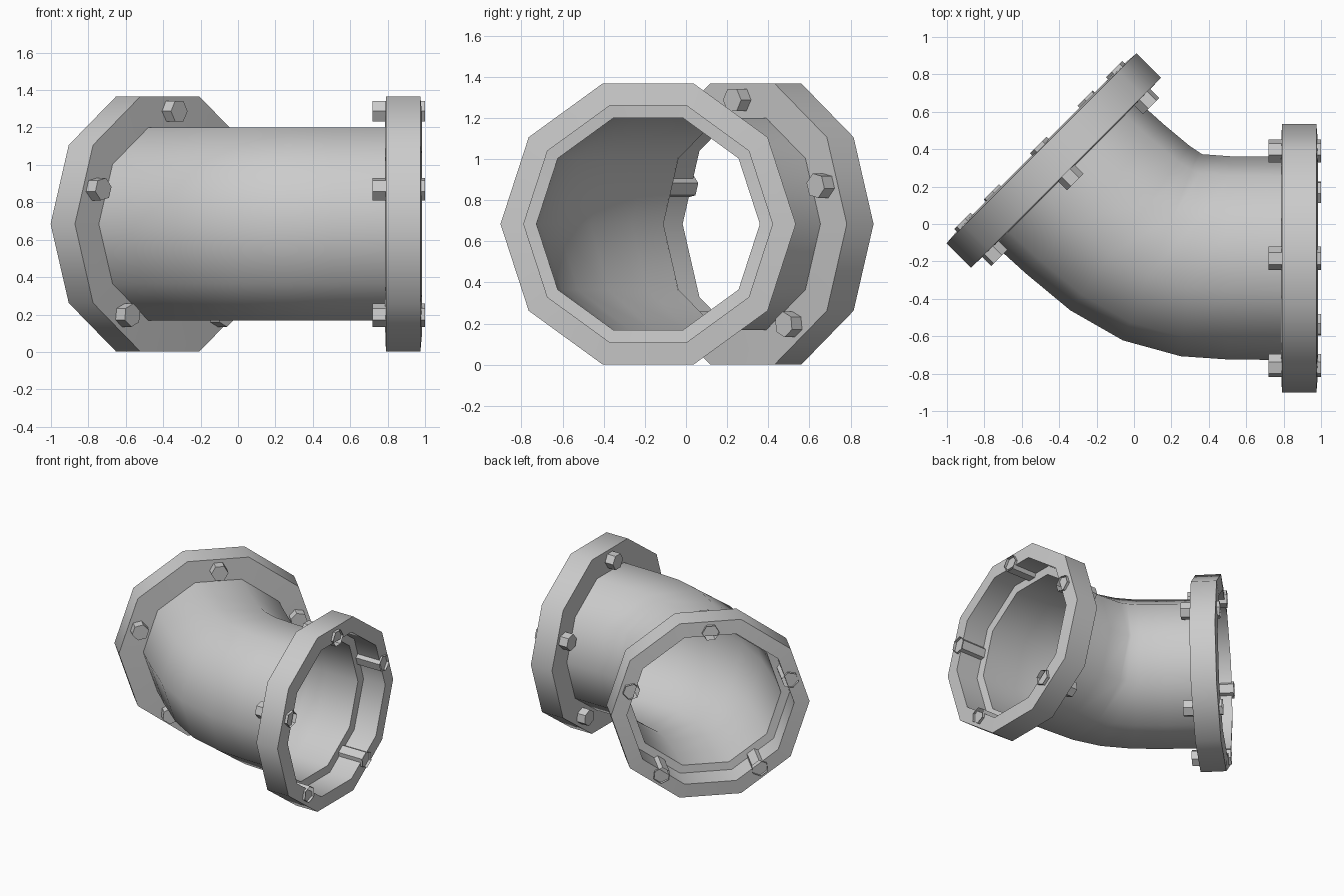
import bpy, bmesh
from math import sin, cos, pi, radians
from mathutils import Vector

if "Cube" in bpy.data.objects:
    bpy.data.objects.remove(bpy.data.objects["Cube"])

SIDES = 10
PIPE_R = 0.543
MID_Z = 0.684
UP = Vector((0, 0, 1))


def ring(bm, center, side, radius, n=SIDES, turn=0.0):
    """Regular polygon of vertices in the plane of 'side' and z."""
    return [bm.verts.new(center + radius * (side * cos(turn + 2 * pi * i / n)
                                            + UP * sin(turn + 2 * pi * i / n)))
            for i in range(n)]


def bridge(bm, a, b):
    n = len(a)
    for i in range(n):
        bm.faces.new((a[i], a[(i + 1) % n], b[(i + 1) % n], b[i]))


def finish(bm, name, angle):
    bmesh.ops.recalc_face_normals(bm, faces=bm.faces[:])
    mesh = bpy.data.meshes.new(name)
    bm.to_mesh(mesh)
    bm.free()
    obj = bpy.data.objects.new(name, mesh)
    bpy.context.collection.objects.link(obj)
    mesh.shade_smooth()
    mesh.set_sharp_from_angle(angle=radians(angle))
    return obj


def flange(name, base, out, side):
    """Lathed collar with slightly coned faces and a stepped bore."""
    profile = [(PIPE_R, 0), (0.718, 0.006), (0.718, 0.19),
               (0.605, 0.20), (0.605, 0.012), (PIPE_R, 0.006)]
    bm = bmesh.new()
    rings = [ring(bm, base + out * d, side, r) for r, d in profile]
    for i, r in enumerate(rings):
        bridge(bm, r, rings[(i + 1) % len(rings)])
    finish(bm, name, 40)


def bolts(name, base, out, side):
    """Five hex bolts, capped on the pipe side and open at the outer end."""
    for k in range(5):
        a = pi / 2 + k * 2 * pi / 5
        pos = base + 0.603 * (side * cos(a) + UP * sin(a))
        bm = bmesh.new()
        turn = a - pi / 2
        inner = ring(bm, pos - out * 0.065, side, 0.0625, 6, turn)
        outer = ring(bm, pos + out * 0.215, side, 0.0625, 6, turn)
        bridge(bm, inner, outer)
        bm.faces.new(inner)
        finish(bm, f"{name}_{k + 1}", 30)


# Bent pipe: outer-bend point (x, y) and tilt of each cross-section
sections = [(0.785, -0.727, 0), (0.50, -0.724, 1), (0.25, -0.707, 6),
            (-0.06, -0.622, 22), (-0.34, -0.462, 36), (-0.58, -0.263, 43),
            (-0.744, -0.114, 45)]
bm = bmesh.new()
rings = []
for x, y, tilt in sections:
    t = radians(tilt)
    side = Vector((sin(t), cos(t), 0))
    rings.append(ring(bm, Vector((x, y, MID_Z)) + side * PIPE_R, side, PIPE_R))
for a, b in zip(rings, rings[1:]):
    bridge(bm, a, b)
finish(bm, "elbow_pipe", 60)

# Flanges and their bolts at both pipe ends
h = sin(pi / 4)
ends = [("right", Vector((0.785, -0.184, MID_Z)), Vector((1, 0, 0)), Vector((0, 1, 0))),
        ("angled", Vector((-0.36, 0.27, MID_Z)), Vector((-h, h, 0)), Vector((h, h, 0)))]
for label, base, out, side in ends:
    flange(label + "_flange", base, out, side)
    bolts(label + "_bolt", base, out, side)
